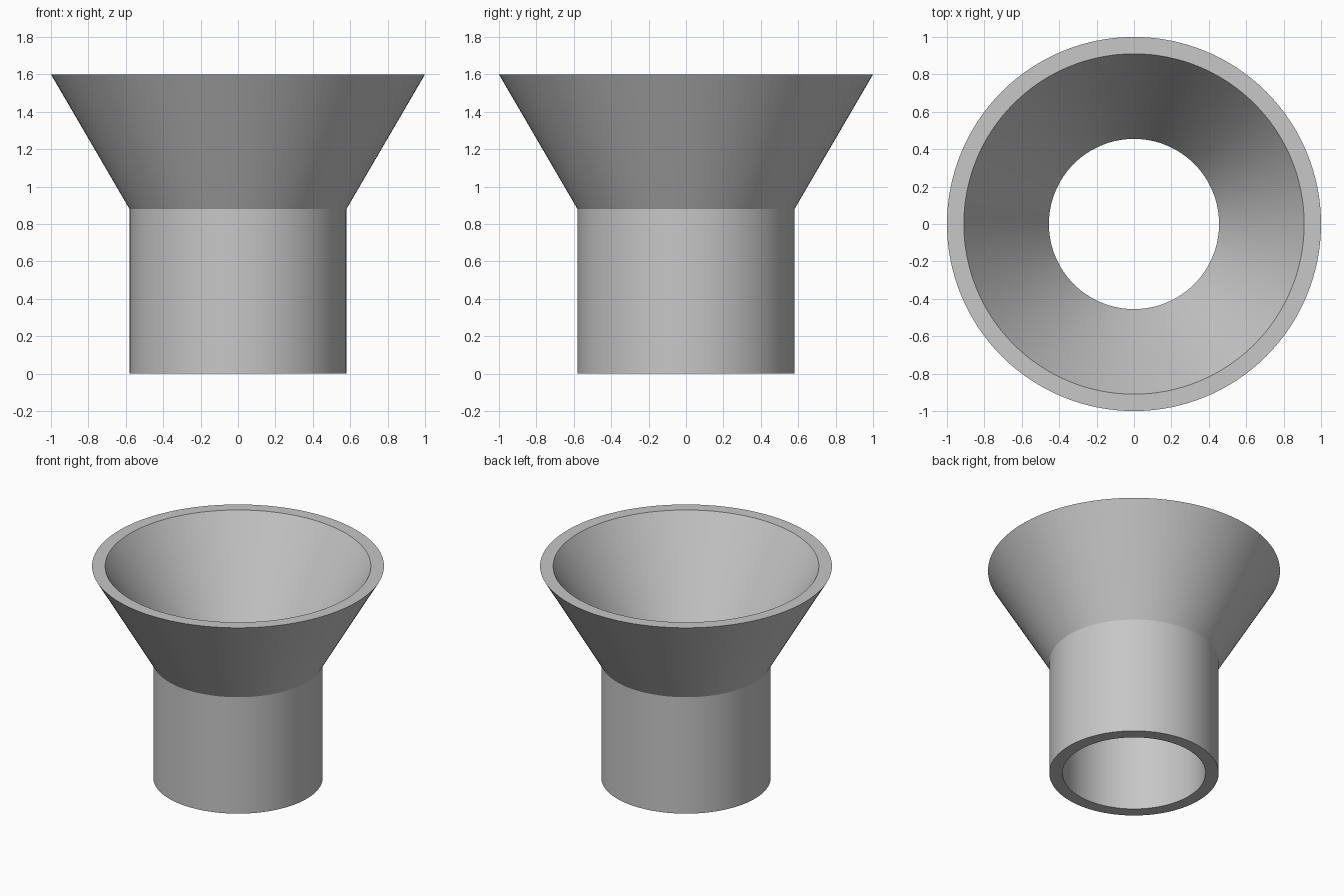
import bpy
import bmesh
import math

cube = bpy.data.objects.get("Cube")
if cube:
    bpy.data.objects.remove(cube, do_unlink=True)

# Plain grey material
grey = bpy.data.materials.new("light_grey")
grey.use_nodes = True
colour = (0.57, 0.57, 0.57, 1)
grey.diffuse_color = colour
grey.node_tree.nodes["Principled BSDF"].inputs["Base Color"].default_value = colour


def lathe(name, profile, steps=128):
    """Revolve a closed (radius, height) profile around z."""
    bm = bmesh.new()
    verts = [bm.verts.new((r, 0, z)) for r, z in profile]
    edges = [bm.edges.new((v, verts[(i + 1) % len(verts)])) for i, v in enumerate(verts)]
    bmesh.ops.spin(bm, geom=verts + edges, cent=(0, 0, 0), axis=(0, 0, 1),
                   angle=math.tau, steps=steps, use_merge=False)
    bmesh.ops.remove_doubles(bm, verts=bm.verts[:], dist=0.0005)
    bmesh.ops.recalc_face_normals(bm, faces=bm.faces[:])
    mesh = bpy.data.meshes.new(name)
    bm.to_mesh(mesh)
    bm.free()
    obj = bpy.data.objects.new(name, mesh)
    bpy.context.collection.objects.link(obj)
    return obj


# Straight tube with a flared mouth and an inner stop ledge at the joint
tube_radius, mouth_radius, wall = 0.58, 1.0, 0.09
joint, top = 0.88, 1.6
funnel = lathe("funnel", [
    (tube_radius, 0), (tube_radius, joint), (mouth_radius, top),
    (mouth_radius - wall, top), (0.455, joint - 0.02),
    (tube_radius - wall, joint - 0.02), (tube_radius - wall, 0),
])
funnel.data.materials.append(grey)

# Smooth round walls, crisp rims
bpy.ops.object.select_all(action="DESELECT")
funnel.select_set(True)
bpy.context.view_layer.objects.active = funnel
bpy.ops.object.shade_smooth_by_angle(angle=math.radians(25))
